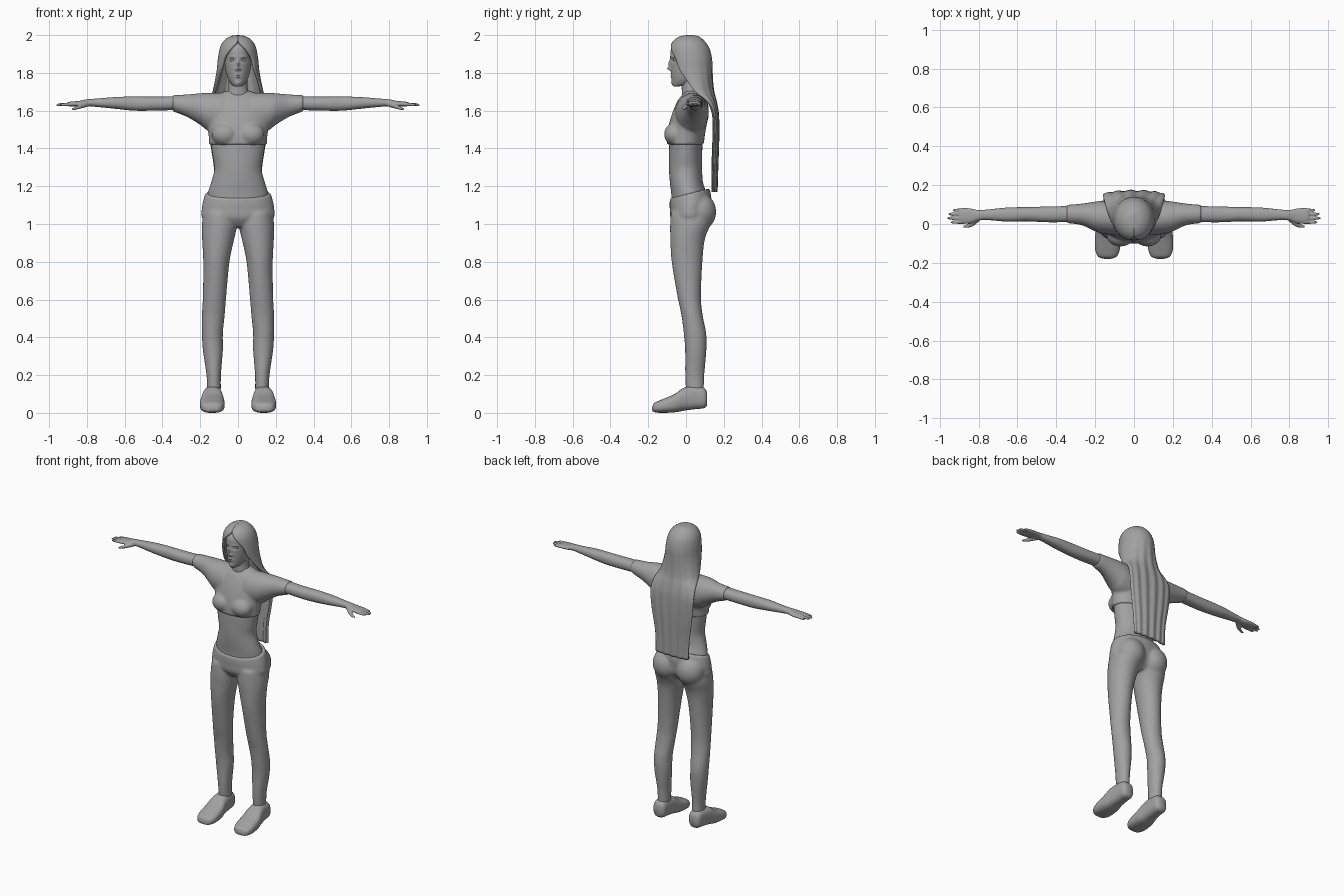
import bpy
import bmesh
from math import sin, cos, pi, exp, copysign
from mathutils import Matrix, Vector

if "Cube" in bpy.data.objects:
    bpy.data.objects.remove(bpy.data.objects["Cube"])

grey = bpy.data.materials.new("plain grey")
grey.use_nodes = True
tone = (0.36, 0.36, 0.36, 1)
grey.diffuse_color = tone
grey.node_tree.nodes["Principled BSDF"].inputs["Base Color"].default_value = tone


def smooth_rows(rows, steps):
    """Spline through the given cross-section rows."""
    out = []
    for i in range(len(rows) - 1):
        quad = [rows[max(0, min(len(rows) - 1, i + k))] for k in (-1, 0, 1, 2)]
        for s in range(steps):
            t = s / steps
            out.append([b + (c - a) * t / 2 + (a - 2.5 * b + 2 * c - d / 2) * t * t
                        + (1.5 * (b - c) + (d - a) / 2) * t ** 3
                        for a, b, c, d in zip(*quad)])
    return out + [list(rows[-1])]


def loft(bm, rows, axis="z", side=1, seg=40, steps=5, power=1.0, warp=None):
    """Closed loft; each row is position, then low and high in the two other axes."""
    rings = []
    for t, u0, u1, v0, v1 in smooth_rows(rows, steps):
        ring = []
        for k in range(seg):
            c, s = cos(2 * pi * k / seg), sin(2 * pi * k / seg)
            u = (u0 + u1) / 2 + (u1 - u0) / 2 * copysign(abs(c) ** power, c)
            v = (v0 + v1) / 2 + (v1 - v0) / 2 * copysign(abs(s) ** power, s)
            p = Vector({"x": (t, u, v), "y": (u, t, v), "z": (u, v, t)}[axis])
            if warp:
                warp(p)
            p.x *= side
            ring.append(bm.verts.new(p))
        rings.append(ring)
    for a, b in zip(rings, rings[1:]):
        for k in range(seg):
            n = (k + 1) % seg
            bm.faces.new((a[k], a[n], b[n], b[k]))
    bm.faces.new(rings[0])
    bm.faces.new(rings[-1])


def even(rows):
    """Rows centred on x = 0, given as z, half width, front, back."""
    return [(z, -w, w, f, b) for z, w, f, b in rows]


def ball(bm, place, size):
    m = Matrix.Translation(place) @ Matrix.Diagonal((*size, 1))
    bmesh.ops.create_uvsphere(bm, u_segments=32, v_segments=16, radius=1, matrix=m)


def finish(bm, name, voxel=0, relax=4):
    bmesh.ops.recalc_face_normals(bm, faces=bm.faces)
    mesh = bpy.data.meshes.new(name)
    bm.to_mesh(mesh)
    bm.free()
    mesh.materials.append(grey)
    obj = bpy.data.objects.new(name, mesh)
    bpy.context.collection.objects.link(obj)
    bpy.ops.object.select_all(action="DESELECT")
    obj.select_set(True)
    bpy.context.view_layer.objects.active = obj
    bpy.ops.object.shade_smooth_by_angle(angle=0.9)
    if voxel:
        blend = obj.modifiers.new("blend", "REMESH")
        blend.mode = "VOXEL"
        blend.voxel_size = voxel
        blend.use_smooth_shade = True
        soft = obj.modifiers.new("soften", "SMOOTH")
        soft.factor = 0.5
        soft.iterations = relax
    return obj


sides = (("left", 1), ("right", -1))

# Bare midriff
bm = bmesh.new()
loft(bm, even([(1.1, .16, -.075, .12), (1.16, .16, -.078, .11), (1.22, .142, -.085, .09),
               (1.29, .125, -.09, .085), (1.36, .134, -.09, .085), (1.44, .146, -.088, .088)]))
finish(bm, "midriff")

# Trousers: pelvis, seat and legs blended together
bm = bmesh.new()


def waist_dip(p):
    if p.z > 1.08:
        p.z += (p.z - 1.08) * 3 * (p.y - .03)


loft(bm, even([(.985, .1, -.05, .08), (1.03, .188, -.082, .12), (1.08, .192, -.086, .13),
               (1.12, .186, -.087, .135), (1.165, .173, -.085, .125)]), warp=waist_dip)
for name, s in sides:
    ball(bm, (s * .088, .07, 1.065), (.092, .09, .1))
    loft(bm, [(.11, .09, .165, 0, .095), (.2, .09, .167, -.005, .097),
              (.33, .08, .186, -.005, .108), (.42, .08, .191, -.012, .107),
              (.52, .07, .191, -.025, .088), (.62, .062, .186, -.046, .079),
              (.8, .045, .184, -.076, .087), (.92, .02, .19, -.083, .1),
              (1, .004, .191, -.084, .13), (1.06, .02, .18, -.08, .13)], side=s)
finish(bm, "trousers", .009, 5)

# Short top: chest and sleeves blended together
bm = bmesh.new()
loft(bm, even([(1.42, .153, -.102, .094), (1.47, .156, -.1, .1), (1.53, .165, -.09, .11),
               (1.6, .17, -.068, .12), (1.66, .15, -.04, .11), (1.69, .1, -.015, .09),
               (1.705, .06, -.01, .08)]))
for name, s in sides:
    ball(bm, (s * .07, -.06, 1.475), (.07, .056, .06))
    loft(bm, [(.08, -.06, .12, 1.47, 1.694), (.16, -.05, .12, 1.495, 1.694),
              (.2, -.038, .115, 1.525, 1.692), (.27, -.006, .105, 1.567, 1.686),
              (.345, .004, .099, 1.596, 1.682)], axis="x", side=s)
finish(bm, "short_top", .008, 4)

# Arms with hands
for name, s in sides:
    bm = bmesh.new()
    loft(bm, [(.31, .01, .093, 1.604, 1.676), (.45, .009, .09, 1.6, 1.674),
              (.55, .014, .087, 1.6, 1.675), (.65, .012, .085, 1.61, 1.672),
              (.75, .02, .075, 1.62, 1.664), (.8, .018, .072, 1.624, 1.66),
              (.84, .004, .08, 1.622, 1.652), (.885, .002, .082, 1.622, 1.648),
              (.9, .008, .076, 1.625, 1.645)], axis="x", side=s, power=.9)
    for y, tip in ((.009, .945), (.03, .962), (.051, .957), (.071, .935)):
        loft(bm, [(.87, y - .009, y + .009, 1.626, 1.644), (tip - .02, y - .008, y + .008, 1.624, 1.64),
                  (tip, y - .003, y + .003, 1.626, 1.634)], axis="x", side=s, seg=16)
    loft(bm, [(.79, .02, .05, 1.622, 1.648), (.83, -.012, .018, 1.612, 1.636),
              (.86, -.02, -.001, 1.604, 1.622), (.88, -.018, -.008, 1.602, 1.612)],
         axis="x", side=s, seg=16)
    finish(bm, name + "_arm", .0045, 2)

# Shoes
for name, s in sides:
    bm = bmesh.new()
    loft(bm, [(-.179, .12, .155, .012, .03), (-.168, .09, .185, .004, .052),
              (-.13, .073, .2, 0, .07), (-.06, .072, .2, .003, .1),
              (-.01, .08, .19, .012, .134), (.05, .085, .18, .02, .142),
              (.095, .09, .174, .025, .132), (.112, .105, .16, .04, .11)],
         axis="y", side=s, power=.75)
    finish(bm, name + "_shoe")

# Neck
bm = bmesh.new()
loft(bm, even([(1.65, .075, -.02, .09), (1.7, .056, -.022, .08), (1.74, .05, -.024, .075),
               (1.8, .05, -.03, .08)]))
finish(bm, "neck")

# Head, with the face pushed out and in: x, z, spread in x and z, depth
features = [(0, 1.845, .008, .022, .012), (0, 1.822, .011, .008, .016),
            (0, 1.788, .017, .004, .006), (0, 1.777, .014, .004, .006),
            (0, 1.746, .016, .01, .005)]
for s in (1, -1):
    features += [(s * .03, 1.868, .015, .009, -.011), (s * .03, 1.886, .018, .005, .004),
                 (s * .012, 1.818, .005, .005, .005)]


def shape_face(p):
    if p.y < 0:
        p.y -= sum(depth * exp(-((p.x - x) / a) ** 2 - ((p.z - z) / b) ** 2)
                   for x, z, a, b, depth in features)


bm = bmesh.new()
loft(bm, even([(1.728, .015, -.066, -.04), (1.74, .034, -.072, .03), (1.77, .053, -.076, .07),
               (1.82, .067, -.08, .1), (1.88, .073, -.083, .12), (1.93, .07, -.077, .12),
               (1.97, .045, -.04, .09), (1.985, .01, .01, .04)]),
     seg=120, steps=12, warp=shape_face)
finish(bm, "head")
for name, s in sides:
    bm = bmesh.new()
    ball(bm, (s * .03, -.059, 1.867), (.014, .011, .008))
    finish(bm, name + "_eye")

# Long hair: rows of z, half width, front, back and the opening angle round the face
bm = bmesh.new()
hair_rows = [(2, .004, .01, .03, 0), (1.994, .04, -.03, .065, 0), (1.972, .073, -.065, .095, .02),
             (1.935, .095, -.087, .122, .35), (1.88, .106, -.09, .137, .78),
             (1.82, .112, -.085, .14, .98), (1.76, .122, -.06, .142, 1.2),
             (1.7, .135, -.02, .148, 1.4), (1.64, .153, .08, .162, 1.55),
             (1.57, .16, .125, .172, 1.57), (1.45, .15, .125, .173, 1.57),
             (1.3, .128, .12, .168, 1.57), (1.17, .122, .13, .164, 1.57)]
columns, grid = 80, []
for z, w, front, back, gap in smooth_rows(hair_rows, 6):
    line = []
    for k in range(columns + 1):
        a = gap + (2 * pi - 2 * gap) * k / columns
        strand = .0035 * sin(14 * a) * min(1, max(0, (1.9 - z) * 4))
        line.append(bm.verts.new((w * sin(a), (front + back) / 2
                                  - ((back - front) / 2 + strand) * cos(a), z)))
    grid.append(line)
for a, b in zip(grid, grid[1:]):
    for k in range(columns):
        bm.faces.new((a[k], a[k + 1], b[k + 1], b[k]))
bm.faces.new(grid[0][:-1])
hair = finish(bm, "long_hair")
shell = hair.modifiers.new("thickness", "SOLIDIFY")
shell.thickness = .016
shell.offset = -1
